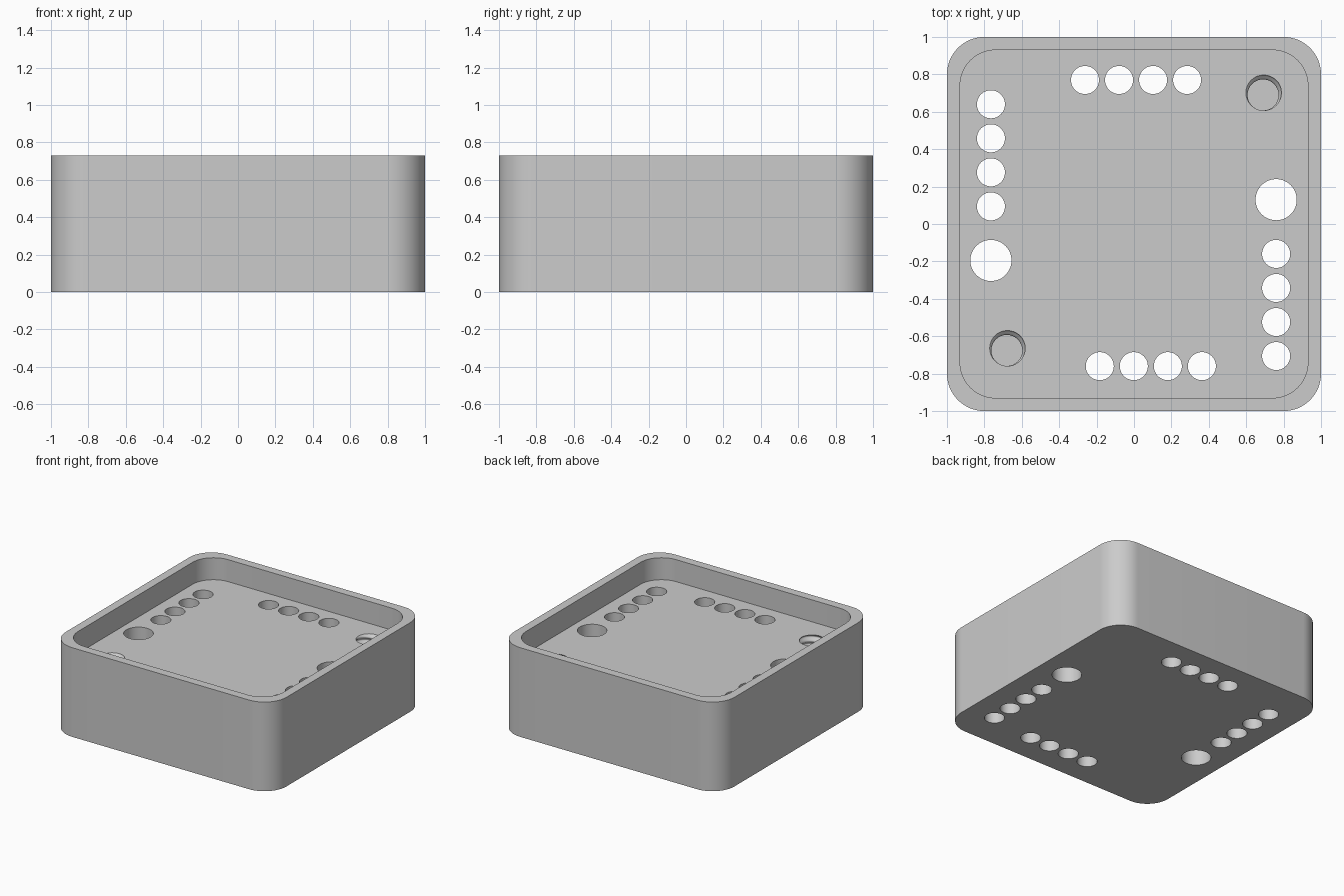
import bpy, bmesh
from math import pi, cos, sin

if "Cube" in bpy.data.objects:
    bpy.data.objects.remove(bpy.data.objects["Cube"], do_unlink=True)

HEIGHT, FLOOR = 0.73, 0.55

# Single grey material
grey = bpy.data.materials.new("plain grey")
grey.use_nodes = True
grey.diffuse_color = (0.6, 0.6, 0.6, 1)
grey.node_tree.nodes["Principled BSDF"].inputs["Base Color"].default_value = (0.6, 0.6, 0.6, 1)


def loft(bm, rings):
    """Closed solid through a stack of equal rings, bottom to top."""
    loops = [[bm.verts.new(p) for p in ring] for ring in rings]
    n = len(loops[0])
    for a, b in zip(loops, loops[1:]):
        for i in range(n):
            j = (i + 1) % n
            bm.faces.new((a[i], a[j], b[j], b[i]))
    bm.faces.new(loops[0][::-1])
    bm.faces.new(loops[-1])


def circle(x, y, z, r, n=48):
    return [(x + r * cos(2 * pi * i / n), y + r * sin(2 * pi * i / n), z) for i in range(n)]


def rounded_square(half, r, z, steps=16):
    pts = []
    c = half - r
    for q, (sx, sy) in enumerate(((1, 1), (-1, 1), (-1, -1), (1, -1))):
        for k in range(steps + 1):
            a = (q + k / steps) * pi / 2
            pts.append((sx * c + r * cos(a), sy * c + r * sin(a), z))
    return pts


def make_object(name, bm):
    mesh = bpy.data.meshes.new(name)
    bmesh.ops.recalc_face_normals(bm, faces=bm.faces)
    bm.to_mesh(mesh)
    bm.free()
    mesh.materials.append(grey)
    obj = bpy.data.objects.new(name, mesh)
    bpy.context.collection.objects.link(obj)
    return obj


def threaded_hole(bm, cx, cy):
    """Blind hole whose off-centre round section twists as it goes down."""
    depth, pitch, ecc, r, per_turn = 0.3, 0.06, 0.012, 0.095, 16
    count = int(depth / pitch * per_turn)
    rings = []
    for k in range(count, -1, -1):
        a = 1.3 - 2 * pi * k / per_turn
        rings.append(circle(cx + ecc * cos(a), cy + ecc * sin(a),
                            FLOOR - depth * k / count, r, 32))
    rings.append([(x, y, FLOOR + 0.05) for x, y, z in rings[-1]])
    loft(bm, rings)


# Rounded square block
bm = bmesh.new()
loft(bm, [rounded_square(1, 0.2, 0), rounded_square(1, 0.2, HEIGHT)])
tray = make_object("tray_body", bm)

# Shallow recess in the top
bm = bmesh.new()
loft(bm, [rounded_square(0.93, 0.19, FLOOR), rounded_square(0.93, 0.19, HEIGHT + 0.1)])
recess = make_object("recess_cutter", bm)

# Through holes: four rows of four, and two large ones
holes = [(-0.765, -0.195, 0.11), (0.76, 0.13, 0.11)]
for i in range(4):
    s = 0.182 * i
    holes += [(-0.262 + s, 0.77, 0.075), (-0.183 + s, -0.76, 0.075),
              (-0.765, 0.64 - s, 0.075), (0.76, -0.16 - s, 0.075)]
bm = bmesh.new()
for x, y, r in holes:
    loft(bm, [circle(x, y, -0.1, r), circle(x, y, FLOOR + 0.05, r)])

# Two blind threaded screw holes
threaded_hole(bm, 0.69, 0.69)
threaded_hole(bm, -0.68, -0.676)
drills = make_object("hole_cutter", bm)

# Cut and bake
for cutter in (recess, drills):
    cutter.hide_render = True
    mod = tray.modifiers.new(cutter.name, 'BOOLEAN')
    mod.operation = 'DIFFERENCE'
    mod.solver = 'EXACT'
    mod.object = cutter
bpy.context.view_layer.update()
baked = bpy.data.meshes.new_from_object(tray.evaluated_get(bpy.context.evaluated_depsgraph_get()))
tray.modifiers.clear()
tray.data = baked
for cutter in (recess, drills):
    bpy.data.objects.remove(cutter, do_unlink=True)

# Smooth rounds, crisp rims
bpy.ops.object.select_all(action='DESELECT')
tray.select_set(True)
bpy.context.view_layer.objects.active = tray
bpy.ops.object.shade_smooth_by_angle(angle=pi / 6)
